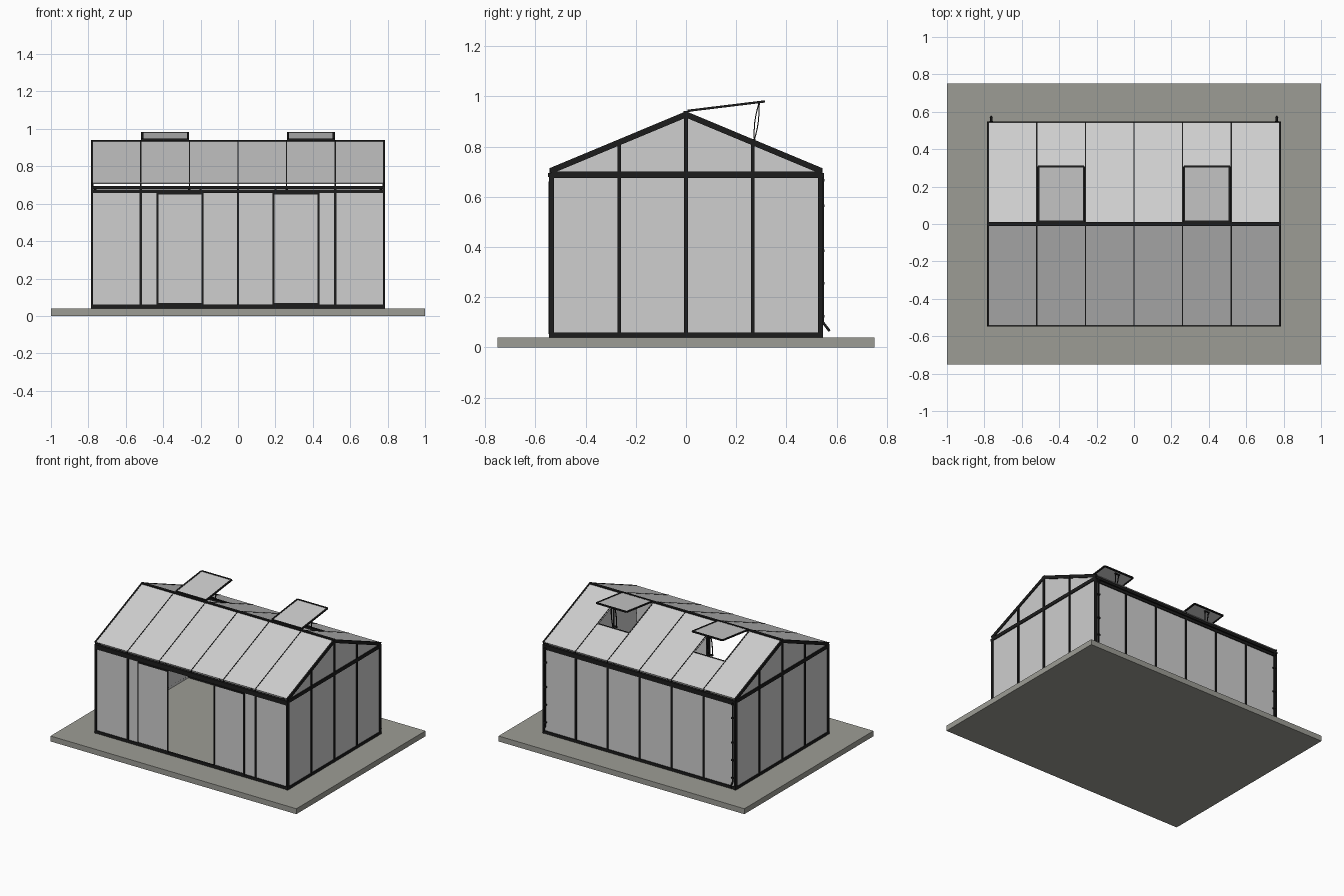
import bpy, bmesh, math
from mathutils import Vector, Matrix

if "Cube" in bpy.data.objects:
    bpy.data.objects.remove(bpy.data.objects["Cube"])

def material(name, rgb):
    m = bpy.data.materials.new(name)
    m.diffuse_color = (*rgb, 1)
    m.use_nodes = True
    m.node_tree.nodes["Principled BSDF"].inputs["Base Color"].default_value = m.diffuse_color
    return m

FRAME = material("black frame", (0.012, 0.012, 0.012))
GLASS = material("pale glass", (0.62, 0.62, 0.62))
STONE = material("grey concrete", (0.335, 0.335, 0.30))

X, Y = 0.78, 0.535            # half length and half width of the house
Z0, EAVE, RIDGE = 0.04, 0.69, 0.935
SLOPE = 0.417
BAYS = [-0.52, -0.26, 0, 0.26, 0.52]
VENTS = (-0.39, 0.39)
VENT_W, VENT_Y = 0.122, 0.285  # vent half width, lower edge of the roof hole

def roof_z(y):
    return RIDGE - SLOPE * abs(y)

def finish(name, bm, mat):
    bmesh.ops.recalc_face_normals(bm, faces=bm.faces)
    me = bpy.data.meshes.new(name)
    bm.to_mesh(me)
    bm.free()
    me.materials.append(mat)
    ob = bpy.data.objects.new(name, me)
    bpy.context.collection.objects.link(ob)
    return ob

def add_bar(bm, p, q, w, h):
    """Rectangular bar from p to q; w lies sideways, h lies across."""
    p, q = Vector(p), Vector(q)
    d = (q - p).normalized()
    side = d.cross(Vector((0, 0, 1)))
    side = Vector((1, 0, 0)) if side.length < 1e-4 else side.normalized()
    up = side.cross(d)
    rot = Matrix((side, d, up)).transposed().to_4x4()
    size = Matrix.Diagonal((w, (q - p).length, h, 1))
    bmesh.ops.create_cube(bm, size=1, matrix=Matrix.Translation((p + q) / 2) @ rot @ size)

def bars(name, items, mat=FRAME):
    bm = bmesh.new()
    for p, q, w, h in items:
        add_bar(bm, p, q, w, h)
    return finish(name, bm, mat)

def box(bm, x0, x1, y0, y1, z0, z1):
    add_bar(bm, ((x0 + x1) / 2, y0, (z0 + z1) / 2), ((x0 + x1) / 2, y1, (z0 + z1) / 2), x1 - x0, z1 - z0)

def boxes(name, items, mat):
    bm = bmesh.new()
    for b in items:
        box(bm, *b)
    return finish(name, bm, mat)

# Ground slab
boxes("base_slab", [(-1, 1, -0.75, 0.75, 0, Z0)], STONE)

# Long walls: full glass at the back, a central doorway at the front
boxes("back_wall_glass", [(-X, X, Y - 0.006, Y, Z0, EAVE - 0.02)], GLASS)
boxes("front_wall_glass", [(-X, -0.20, -Y, -Y + 0.006, Z0, EAVE - 0.02),
                           (0.20, X, -Y, -Y + 0.006, Z0, EAVE - 0.02)], GLASS)

# Gable ends, one pentagon sheet each
for side, s in (("left", -1), ("right", 1)):
    bm = bmesh.new()
    prof = [(-Y, Z0), (Y, Z0), (Y, roof_z(Y) - 0.01), (0, RIDGE - 0.01), (-Y, roof_z(Y) - 0.01)]
    face = bm.faces.new([bm.verts.new((s * X, y, z)) for y, z in prof])
    out = bmesh.ops.extrude_face_region(bm, geom=[face])
    bmesh.ops.translate(bm, vec=(-s * 0.006, 0, 0),
                        verts=[v for v in out["geom"] if isinstance(v, bmesh.types.BMVert)])
    finish(side + "_gable_glass", bm, GLASS)

    # Gable frame: posts, sill, tie rail and sloping edge beams
    g = [((s * X, y, Z0), (s * X, y, roof_z(y) - 0.005), 0.014, 0.014) for y in (-0.265, 0, 0.265)]
    g += [((s * X, y, Z0), (s * X, y, EAVE), 0.012, 0.02) for y in (-Y, Y)]
    g += [((s * X, -Y, z), (s * X, Y, z), 0.012, h) for z, h in ((Z0 + 0.01, 0.02), (0.688, 0.026))]
    g += [((s * X, 0, RIDGE - 0.008), (s * X, e * 0.54, roof_z(0.54) - 0.008), 0.012, 0.022) for e in (-1, 1)]
    bars(side + "_gable_frame", g)

# Long wall frames: sills, eave rails and gutters
for side, e in (("front", -1), ("back", 1)):
    bars(side + "_eave_rails", [
        ((-X, e * Y, 0.05), (X, e * Y, 0.05), 0.014, 0.02),
        ((-X, e * Y, 0.667), (X, e * Y, 0.667), 0.014, 0.018),
        ((-X - 0.005, e * 0.538, 0.687), (X + 0.005, e * 0.538, 0.687), 0.022, 0.016)])
bars("back_wall_posts", [((x, Y, Z0), (x, Y, EAVE), 0.012, 0.014) for x in BAYS])
bars("front_wall_posts", [((x, -Y, Z0), (x, -Y, EAVE), 0.012, 0.014) for x in (-0.52, 0.52, -0.20, 0.20)])

# Sliding doors pushed open to each side of the doorway
for side, s in (("left", -1), ("right", 1)):
    a, b = sorted((s * 0.19, s * 0.43))
    y = -Y - 0.009
    boxes(side + "_door_glass", [(a, b, y - 0.002, y + 0.002, 0.055, 0.655)], GLASS)
    bars(side + "_door_frame", [
        ((a, y, 0.055), (a, y, 0.658), 0.009, 0.008), ((b, y, 0.055), (b, y, 0.658), 0.009, 0.008),
        ((a, y, 0.062), (b, y, 0.062), 0.008, 0.016), ((a, y, 0.655), (b, y, 0.655), 0.008, 0.010)])

# Roof glass: the back slope is split around the vent holes
def roof_sheet(bm, x0, x1, y0, y1):
    xm = (x0 + x1) / 2
    add_bar(bm, (xm, y0, roof_z(y0)), (xm, y1, roof_z(y1)), x1 - x0, 0.005)

bm = bmesh.new()
roof_sheet(bm, -X, X, 0, -0.542)
finish("front_roof_glass", bm, GLASS)
bm = bmesh.new()
roof_sheet(bm, -X, X, VENT_Y, 0.542)
for x0, x1 in ((-X, -0.512), (-0.268, 0.268), (0.512, X)):
    roof_sheet(bm, x0, x1, 0, VENT_Y)
finish("back_roof_glass", bm, GLASS)

# Ridge, thin glazing bars and vent hole edging
bars("ridge_beam", [((-X - 0.005, 0, RIDGE - 0.002), (X + 0.005, 0, RIDGE - 0.002), 0.02, 0.016)])
bars("roof_glazing_bars", [((x, 0, RIDGE), (x, e * 0.54, roof_z(0.54)), 0.006, 0.009)
                           for x in BAYS for e in (-1, 1)]
     + [((s * (X + 0.002), 0, RIDGE), (s * (X + 0.002), e * 0.542, roof_z(0.542)), 0.008, 0.010)
        for s in (-1, 1) for e in (-1, 1)]
     + [((x, e * 0.54, 0.693), (x, e * 0.54, 0.712), 0.006, 0.006) for x in BAYS for e in (-1, 1)])
bars("vent_hole_edges", [((c - VENT_W, VENT_Y, roof_z(VENT_Y)), (c + VENT_W, VENT_Y, roof_z(VENT_Y)), 0.008, 0.008)
                         for c in VENTS])

# Open roof vents hinged at the ridge, each held by a bowed stay
for side, c in zip(("left", "right"), VENTS):
    h, t = (0.012, 0.943), (0.308, 0.979)
    bars(side + "_vent_glass", [((c, *h), (c, *t), 2 * VENT_W, 0.004)], GLASS)
    bars(side + "_vent_frame",
         [((c + s * VENT_W, *h), (c + s * VENT_W, *t), 0.011, 0.009) for s in (-1, 1)]
         + [((c - VENT_W, *p), (c + VENT_W, *p), 0.012, 0.009) for p in (h, t)])
    stay = []
    for bow in (-0.007, 0.007):
        pts = [Vector((c + 0.015 * (1 if bow > 0 else -1), 0.272 + 0.018 * k / 6 + bow * math.sin(math.pi * k / 6),
                       0.825 + 0.147 * k / 6)) for k in range(7)]
        stay += [(a, b, 0.006, 0.004) for a, b in zip(pts, pts[1:])]
    stay += [((c - 0.02, 0.272, 0.826), (c + 0.02, 0.272, 0.826), 0.01, 0.01),
             ((c - 0.02, 0.29, 0.970), (c + 0.02, 0.29, 0.970), 0.008, 0.008)]
    bars(side + "_vent_stay", stay)

# Downpipes with elbow and clips at the back corners
for side, s in (("left", -1), ("right", 1)):
    x = s * 0.763
    pts = [(x, 0.545, 0.68), (x, 0.545, 0.10), (x, 0.572, 0.065)]
    cu = bpy.data.curves.new(side + "_downpipe", "CURVE")
    cu.dimensions = "3D"
    cu.bevel_depth, cu.bevel_resolution = 0.006, 1
    sp = cu.splines.new("POLY")
    sp.points.add(len(pts) - 1)
    for pt, co in zip(sp.points, pts):
        pt.co = (*co, 1)
    cu.use_fill_caps = True
    cu.materials.append(FRAME)
    bpy.context.collection.objects.link(bpy.data.objects.new(side + "_downpipe", cu))
    boxes(side + "_pipe_clips", [(x - 0.009, x + 0.009, 0.536, 0.552, z, z + 0.01)
                                 for z in (0.12, 0.25, 0.38, 0.56, 0.66)], FRAME)
